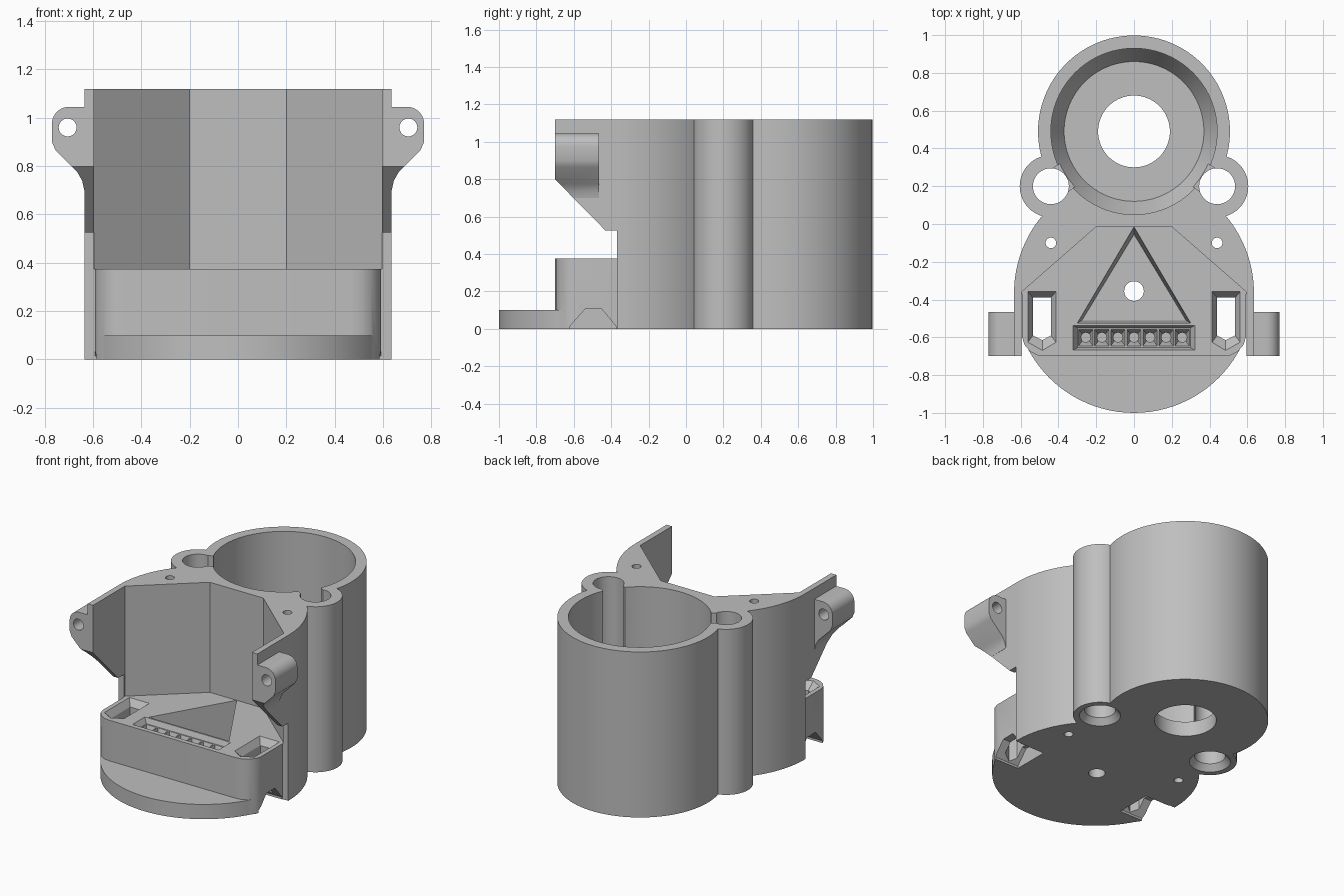
import bpy, bmesh, math
from mathutils import Vector

old = bpy.data.objects.get("Cube")
if old:
    bpy.data.objects.remove(old, do_unlink=True)

mat = bpy.data.materials.new("light_grey_plastic")
mat.use_nodes = True
grey = (0.52, 0.52, 0.52, 1)
mat.diffuse_color = grey
mat.node_tree.nodes["Principled BSDF"].inputs["Base Color"].default_value = grey

HEIGHT = 1.12
FRONT = -0.70
SIDES = (-1, 1)
housing = None
cutters = []


def loft(name, loops):
    """Solid skinned through equal-length loops of 3D points, capped at both ends."""
    bm = bmesh.new()
    rings = [[bm.verts.new(p) for p in loop] for loop in loops]
    n = len(rings[0])
    for a, b in zip(rings, rings[1:]):
        for i in range(n):
            j = (i + 1) % n
            bm.faces.new((a[i], a[j], b[j], b[i]))
    bm.faces.new(rings[0])
    bm.faces.new(rings[-1])
    bmesh.ops.recalc_face_normals(bm, faces=bm.faces)
    mesh = bpy.data.meshes.new(name)
    bm.to_mesh(mesh)
    bm.free()
    mesh.materials.append(mat)
    ob = bpy.data.objects.new(name, mesh)
    bpy.context.collection.objects.link(ob)
    return ob


def level(pts, z):
    return [(x, y, z) for x, y in pts]


def prism(name, pts, z0, z1):
    return loft(name, [level(pts, z0), level(pts, z1)])


def along_x(name, pts, x0, x1):
    return loft(name, [[(x, y, z) for y, z in pts] for x in (x0, x1)])


def along_y(name, pts, y0, y1):
    return loft(name, [[(x, y, z) for x, z in pts] for y in (y0, y1)])


def arc(cx, cy, r, a0=0, a1=360, n=96):
    full = a1 - a0 == 360
    steps = n if full else n + 1
    angles = [math.radians(a0 + (a1 - a0) * i / n) for i in range(steps)]
    return [(cx + r * math.cos(a), cy + r * math.sin(a)) for a in angles]


def rect(x0, x1, y0, y1):
    return [(x0, y0), (x1, y0), (x1, y1), (x0, y1)]


def flip(pts, s):
    return [(s * x, y) for x, y in pts]


def combine(ob, op):
    mod = housing.modifiers.new(ob.name, 'BOOLEAN')
    mod.operation = op
    mod.solver = 'EXACT'
    mod.object = ob
    ob.hide_render = True
    cutters.append(ob)


def add(ob):
    combine(ob, 'UNION')


def cut(ob):
    combine(ob, 'DIFFERENCE')


# Tall body: half round at the back, straight cheeks at the front
R, CY = 0.635, -0.365
body = arc(0, CY, R, 0, 180, 64) + [(-R, FRONT), (R, FRONT)]
housing = prism("housing", body, 0, HEIGHT)

# Screw ears on both cheeks
ear = [(0.61, 1.045)] + arc(0.70, 0.975, 0.07, 90, 0, 10)
ear += [(0.77, 0.90), (0.755, 0.865), (0.665, 0.775), (0.645, 0.74), (0.636, 0.70), (0.61, 0.70)]
for s in SIDES:
    add(along_y("ear", flip(ear, s), FRONT, -0.465))

# Slanted relief under the cheeks
relief = [(-1.1, -0.1), (-0.37, -0.1), (-0.37, 0.525), (-0.43, 0.525), (-0.75, 0.85), (-1.1, 0.85)]
cut(along_x("cheek_relief", relief, -1, 1))

# Front block and round foot plate
block = [(0.592, -0.3), (0.592, -0.60), (0.58, -0.64), (0.55, -0.675), (0.51, -0.695), (0.47, FRONT)]
add(prism("front_block", block + flip(block[::-1], -1), 0, 0.42))
plate = [(max(-0.592, min(0.592, x)), y) for x, y in arc(0, CY, R)]
add(prism("foot_plate", plate, 0, 0.10))

# Rear cup and its side tubes
CUP = (0, 0.49)
TUBE = (0.44, 0.20)
add(prism("cup", arc(*CUP, 0.508), 0, HEIGHT))
for s in SIDES:
    add(prism("tube", arc(s * TUBE[0], TUBE[1], 0.165, n=64), 0, HEIGHT))

# Faceted front bay
half = [(0.595, -0.8), (0.595, -0.36), (0.2, -0.015)]
cut(prism("bay", half + flip(half[::-1], -1), 0.375, 1.3))

# Cup cavity with a sloped floor edge and a drain
cut(loft("cavity", [level(arc(*CUP, r), z) for r, z in ((0.37, 0.1), (0.44, 0.22), (0.44, 1.3))]))
cut(prism("drain", arc(*CUP, 0.19, n=64), -0.1, 0.2))

for s in SIDES:
    # Tube bore, countersunk below and open to the cavity
    bore = [(0.135, -0.01), (0.095, 0.04), (0.095, 1.3)]
    cut(loft("bore", [level(arc(s * TUBE[0], TUBE[1], r, n=48), z) for r, z in bore]))
    c, t = Vector(CUP), Vector((s * TUBE[0], TUBE[1]))
    d = (t - c).normalized()
    side = Vector((-d.y, d.x)) * 0.073
    a, b = c + d * 0.36, t - d * 0.04
    neck = [tuple(p) for p in (a + side, b + side, b - side, a - side)]
    cut(prism("neck", neck, 0.2, 1.3))

    # Screw holes through the body and the ears
    cut(prism("body_screw", arc(s * 0.44, -0.10, 0.028, n=24), -0.1, 1.3))
    cut(along_y("ear_screw", arc(s * 0.705, 0.96, 0.037, n=32), -0.8, -0.4))

    # Corner slot with a bevelled rim and a notch below it
    rim = [(0.41, -0.355), (0.565, -0.355), (0.565, -0.63), (0.485, -0.675), (0.41, -0.63)]
    hole = [(0.44, -0.39), (0.535, -0.39), (0.535, -0.59), (0.485, -0.615), (0.44, -0.59)]
    rim, hole = flip(rim, s), flip(hole, s)
    cut(loft("slot", [level(rim, 0.38), level(hole, 0.33), level(hole, -0.1)]))
    notch = [(-0.62, -0.05), (-0.62, 0.015), (-0.54, 0.105), (-0.45, 0.105), (-0.375, 0.015), (-0.375, -0.05)]
    cut(along_x("notch", notch, s * 0.41, s * 0.7))

# Triangular recess with a centre hole
outer = [(0, -0.015), (-0.30, -0.525), (0.30, -0.525)]
inner = [(0, -0.055), (-0.275, -0.51), (0.275, -0.51)]
cut(loft("triangle", [level(outer, 0.38), level(inner, 0.12)]))
cut(prism("centre_hole", arc(0, -0.355, 0.052, n=32), -0.1, 0.3))

# Trough with a row of funnelled pin holes
cut(loft("trough", [level(rect(-0.325, 0.325, -0.67, -0.535), 0.38),
                    level(rect(-0.30, 0.30, -0.655, -0.55), 0.34)]))
for i in range(-3, 4):
    x = i * 0.085
    cut(loft("funnel", [level(rect(x - 0.041, x + 0.041, -0.65, -0.555), 0.35),
                        level(rect(x - 0.02, x + 0.02, -0.62, -0.58), 0.28)]))
    cut(prism("pin_hole", arc(x, -0.60, 0.025, n=20), 0.18, 0.33))

# Bake the solid and drop the helper shapes
bpy.context.view_layer.update()
graph = bpy.context.evaluated_depsgraph_get()
mesh = bpy.data.meshes.new_from_object(housing.evaluated_get(graph))
housing.modifiers.clear()
housing.data = mesh
mesh.materials.clear()
mesh.materials.append(mat)
for ob in cutters:
    bpy.data.objects.remove(ob, do_unlink=True)

bpy.ops.object.select_all(action='DESELECT')
housing.select_set(True)
bpy.context.view_layer.objects.active = housing
bpy.ops.object.shade_smooth_by_angle(angle=math.radians(25))
